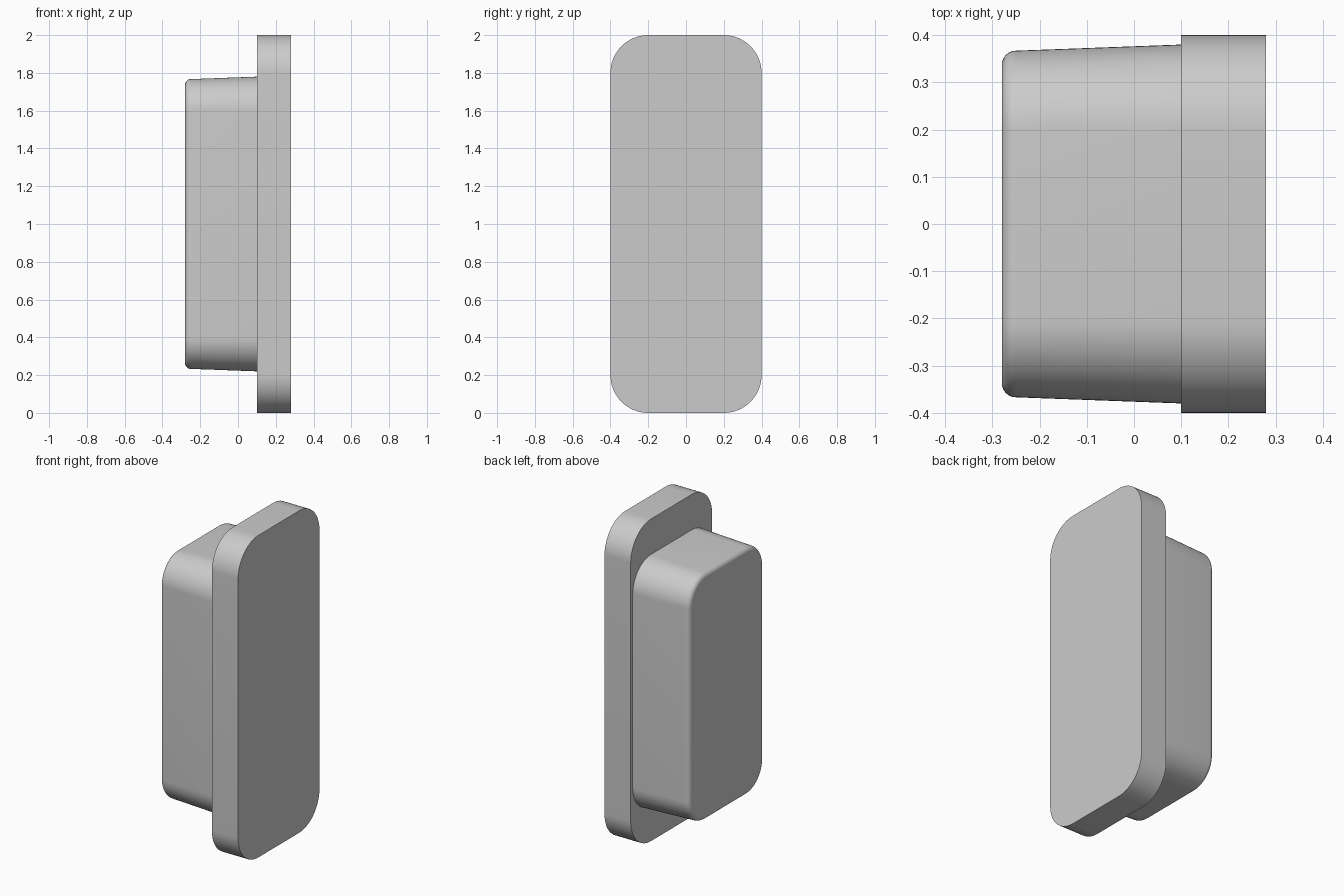
import bpy, bmesh
from math import sin, cos, pi, radians

cube = bpy.data.objects.get("Cube")
if cube:
    bpy.data.objects.remove(cube, do_unlink=True)

grey = bpy.data.materials.new("plain grey")
grey.use_nodes = True
grey.diffuse_color = (0.6, 0.6, 0.6, 1)
grey.node_tree.nodes["Principled BSDF"].inputs["Base Color"].default_value = (0.6, 0.6, 0.6, 1)

STEPS = 16      # segments per rounded corner
CORNER_Y = 0.2  # distance of the corner centres from the mid plane


def rounded_outline(x, corner_z, radius):
    """Rounded rectangle across the x axis, centred at mid height."""
    points = []
    for quarter, (sy, sz) in enumerate([(1, 1), (-1, 1), (-1, -1), (1, -1)]):
        for i in range(STEPS + 1):
            a = (quarter + i / STEPS) * pi / 2
            points.append((x, sy * CORNER_Y + radius * cos(a),
                           1 + sz * corner_z + radius * sin(a)))
    return points


def loft(name, corner_z, sections):
    """Solid skinned through (x, corner radius) sections, capped at both ends."""
    bm = bmesh.new()
    rings = [[bm.verts.new(p) for p in rounded_outline(x, corner_z, r)]
             for x, r in sections]
    n = len(rings[0])
    for a, b in zip(rings, rings[1:]):
        for i in range(n):
            j = (i + 1) % n
            bm.faces.new((a[i], a[j], b[j], b[i]))
    bm.faces.new(rings[0])
    bm.faces.new(rings[-1])
    bmesh.ops.recalc_face_normals(bm, faces=bm.faces)
    mesh = bpy.data.meshes.new(name)
    bm.to_mesh(mesh)
    bm.free()
    mesh.materials.append(grey)
    obj = bpy.data.objects.new(name, mesh)
    bpy.context.collection.objects.link(obj)
    bpy.ops.object.select_all(action="DESELECT")
    obj.select_set(True)
    bpy.context.view_layer.objects.active = obj
    bpy.ops.object.shade_smooth_by_angle(angle=radians(35))
    return obj


# Flat face plate
loft("face_plate", 0.8, [(0.1, 0.2), (0.28, 0.2)])

# Tapered body with a filleted end, seated slightly into the plate
FILLET, END_X, END_R = 0.03, -0.28, 0.167
sections = [(0.11, 0.18), (0.1, 0.18)]
for i in range(9):
    a = i / 8 * pi / 2
    sections.append((END_X + FILLET * (1 - sin(a)), END_R - FILLET * (1 - cos(a))))
loft("tapered_body", 0.6, sections)
